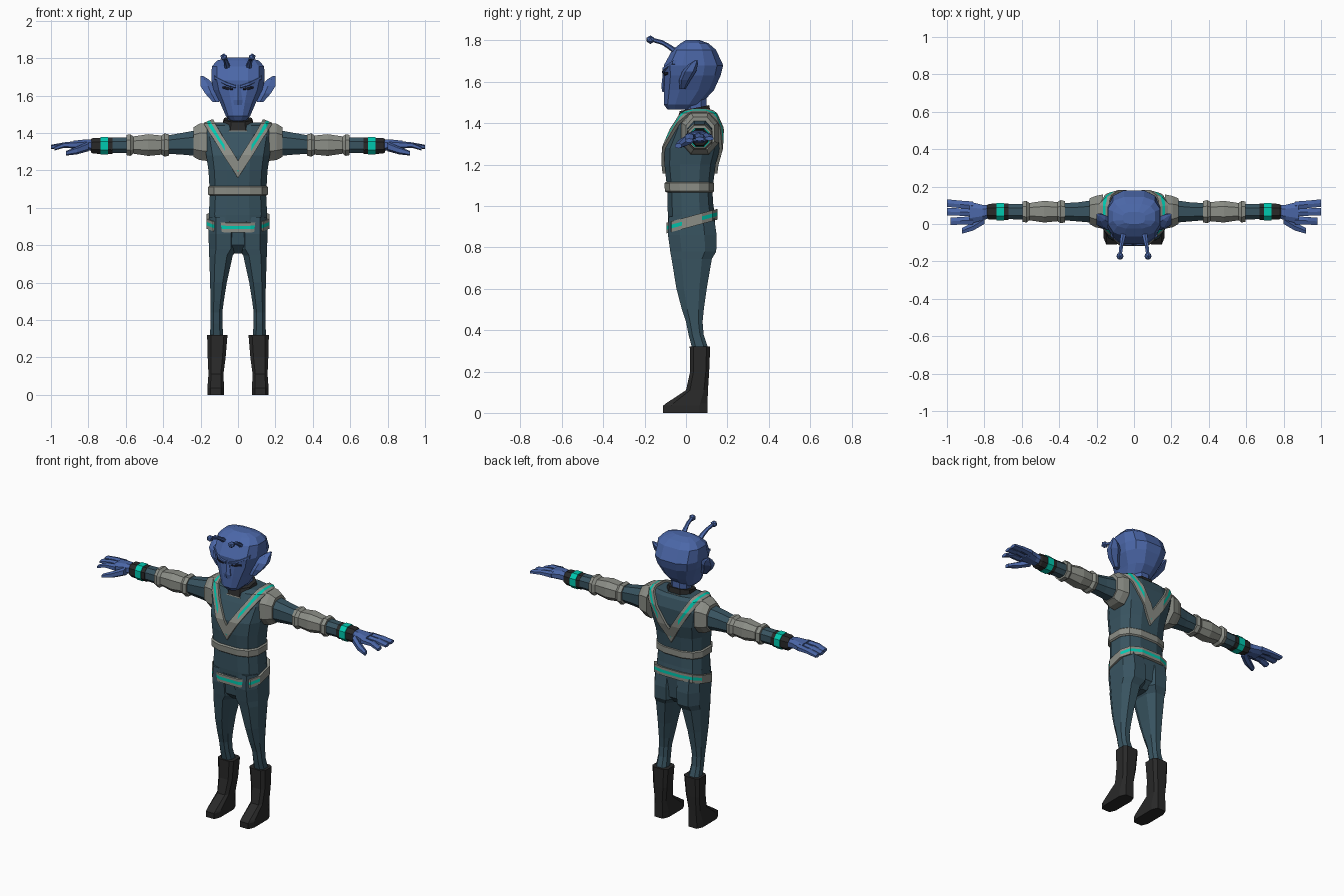
import bpy, bmesh, math
from mathutils import Vector

if "Cube" in bpy.data.objects:
    bpy.data.objects.remove(bpy.data.objects["Cube"])

def material(name, rgb):
    m = bpy.data.materials.new(name)
    m.diffuse_color = (*rgb, 1)
    m.use_nodes = True
    m.node_tree.nodes["Principled BSDF"].inputs["Base Color"].default_value = m.diffuse_color
    return m

SKIN = material("blue_skin", (.07, .135, .39))
SUIT = material("teal_suit", (.04, .088, .118))
GREY = material("grey_trim", (.26, .27, .24))
BLACK = material("black_leather", (.022, .022, .022))
CYAN = material("cyan_glow", (.0, .58, .43))
DARK = material("dark_eye", (.01, .012, .025))

def finish(name, bm, mats, mirror=False):
    if mirror:
        geo = bmesh.ops.duplicate(bm, geom=bm.verts[:] + bm.edges[:] + bm.faces[:])["geom"]
        for v in geo:
            if isinstance(v, bmesh.types.BMVert):
                v.co.x = -v.co.x
    bmesh.ops.recalc_face_normals(bm, faces=bm.faces[:])
    me = bpy.data.meshes.new(name)
    bm.to_mesh(me)
    bm.free()
    for m in mats:
        me.materials.append(m)
    ob = bpy.data.objects.new(name, me)
    bpy.context.collection.objects.link(ob)
    return ob

def section(n, p):
    """Unit rounded polygon with n sides, reaching +-1 both ways."""
    pts = []
    for i in range(n):
        a = 2 * math.pi * (i + .5) / n
        c, s = math.cos(a), math.sin(a)
        pts.append((math.copysign(abs(c) ** (2 / p), c), math.copysign(abs(s) ** (2 / p), s)))
    k = max(abs(x) for x, _ in pts)
    return [(x / k, y / k) for x, y in pts]

def loft_mesh(rings, axis="z", n=8, p=2.4, tilt=0):
    """Skin through rings (position along axis, a0, a1, b0, b1)."""
    bm = bmesh.new()
    loops = []
    for t, a0, a1, b0, b1 in rings:
        loop = []
        for u, w in section(n, p):
            a, b = (a0 + a1) / 2 + u * (a1 - a0) / 2, (b0 + b1) / 2 + w * (b1 - b0) / 2
            co = {"x": (t, a, b), "y": (a, t, b), "z": (a, b, t + tilt * b)}[axis]
            loop.append(bm.verts.new(co))
        loops.append(loop)
    for l0, l1 in zip(loops, loops[1:]):
        for i in range(n):
            j = (i + 1) % n
            bm.faces.new((l0[i], l0[j], l1[j], l1[i]))
    bm.faces.new(loops[0])
    bm.faces.new(loops[-1])
    return bm

def loft(name, rings, mats, mirror=False, rule=None, **kw):
    bm = loft_mesh(rings, **kw)
    if rule:
        for f in bm.faces:
            f.material_index = rule(f.calc_center_median())
    return finish(name, bm, mats, mirror)

def centred(rings):
    return [(z, -w, w, y0, y1) for z, w, y0, y1 in rings]

# Jacket: lofted, then cut along the V stripes, which are raised and coloured
bm = loft_mesh(centred([(1.07, .15, -.09, .127), (1.2, .158, -.104, .143), (1.28, .17, -.103, .165),
                        (1.38, .19, -.06, .17), (1.44, .18, -.03, .152), (1.457, .14, .0, .135)]), n=12, p=2.8)
V0 = Vector((0, 0, 1.205))
VN = Vector((.255, 0, -.16)).normalized()
bisect = lambda geom, co, no: bmesh.ops.bisect_plane(bm, geom=geom, plane_co=co, plane_no=no, dist=1e-5)
bisect(bm.verts[:] + bm.edges[:] + bm.faces[:], (0, 0, 0), (1, 0, 0))
for s in (1, -1):
    for d in (-.025, -.007, .007, .025):
        fs = [f for f in bm.faces if f.calc_center_median().x * s > 0]
        es = {e for f in fs for e in f.edges}
        vs = {v for f in fs for v in f.verts}
        no = Vector((VN.x * s, 0, VN.z))
        bisect(list(vs) + list(es) + fs, V0 + no * d, no)

def v_dist(f):
    c = f.calc_center_median()
    return abs(VN.dot(Vector((abs(c.x), 0, c.z)) - V0))

bmesh.ops.recalc_face_normals(bm, faces=bm.faces[:])
stripe = [f for f in bm.faces if v_dist(f) < .025 and f.calc_center_median().z > 1.1]
walls = bmesh.ops.inset_region(bm, faces=stripe, thickness=.001, depth=.014, use_even_offset=False)["faces"]
for f in stripe + walls:
    f.material_index = 1
for f in stripe:
    z = f.calc_center_median().z
    if v_dist(f) < .0075 and (z > 1.32 or z < 1.225):
        f.material_index = 2
finish("jacket_chest", bm, [SUIT, GREY, CYAN])

# Lower jacket with slanted hem
loft("jacket_skirt", centred([(.905, .157, -.083, .143), (.98, .155, -.088, .132)]), [SUIT], n=12, p=2.8, tilt=.2)
loft("jacket_waist", centred([(.96, .156, -.088, .135), (1.08, .15, -.09, .127)]), [SUIT], n=12, p=2.8)

# Waist band and glowing belt
loft("waist_band", centred([(1.065, .153, -.093, .128), (1.072, .161, -.102, .136),
                            (1.11, .161, -.104, .136), (1.117, .153, -.096, .13)]), [GREY], n=12, p=2.8)
loft("belt", centred([(z, .168, -.094, .153) for z in (.893, .911, .929, .945)]), [GREY, CYAN], n=12, p=2.8, tilt=.27,
     rule=lambda c: int(abs(c.z - .27 * c.y - .92) < .003 and abs(c.y - .03) > .05))

# Neck and collar
loft("neck", centred([(1.4, .05, .0, .1), (1.54, .055, -.01, .1)]), [SKIN])
loft("collar_trim", centred([(1.38, .105, -.055, .138), (1.425, .098, -.045, .132)]), [GREY], tilt=.25)
loft("collar", centred([(1.4, .092, -.052, .125), (1.465, .075, -.03, .112)]), [BLACK], tilt=.2)

# Head
loft("head", centred([(1.467, .042, -.09, .03), (1.49, .065, -.107, .07), (1.56, .095, -.106, .135),
                      (1.63, .13, -.103, .167), (1.68, .142, -.107, .18), (1.755, .14, -.066, .145),
                      (1.787, .112, -.025, .108), (1.802, .06, .0, .065)]), [SKIN], n=12, p=2.7)
loft("nose", centred([(1.55, .022, -.112, -.08), (1.575, .024, -.117, -.08), (1.66, .01, -.108, -.08)]), [SKIN], n=6)
loft("eye", [(.028, -.108, -.09, 1.630, 1.640), (.055, -.106, -.08, 1.629, 1.648), (.085, -.09, -.06, 1.636, 1.650)],
     [DARK], mirror=True, axis="x", n=6)
loft("brow", [(.01, -.115, -.08, 1.638, 1.655), (.06, -.113, -.08, 1.652, 1.672), (.125, -.066, -.03, 1.685, 1.705)],
     [SKIN], mirror=True, axis="x", n=6)
loft("ear", [(1.565, .1, .135, -.03, -.005), (1.61, .11, .175, -.03, .02), (1.65, .12, .2, -.015, .045),
             (1.685, .155, .2, .015, .055), (1.705, .188, .2, .045, .055)], [SKIN], mirror=True, n=6)

# Antennae
loft("antenna", [(y, x - r, x + r, z - r, z + r) for y, x, z, r in
                 [(-.045, .056, 1.742, .016), (-.085, .062, 1.772, .012), (-.115, .068, 1.79, .01), (-.165, .074, 1.804, .009)]],
     [SKIN], mirror=True, axis="y", n=6, p=2)
bm = bmesh.new()
bmesh.ops.create_icosphere(bm, subdivisions=1, radius=.021)
bmesh.ops.translate(bm, verts=bm.verts[:], vec=(.075, -.172, 1.804))
finish("antenna_tip", bm, [SKIN], True)

# Arms
def arm_part(name, rings, mats, **kw):
    loft(name, rings, mats, mirror=True, axis="x", **kw)

def round_rings(rows, y=.066, z=1.335):
    return [(x, y - r, y + r, z - r, z + r) for x, r in rows]

arm_part("shoulder_band", [(.165, -.025, .158, 1.25, 1.452), (.205, -.018, .15, 1.255, 1.45), (.238, .0, .137, 1.272, 1.43)], [GREY])
arm_part("sleeve", [(.2, .005, .13, 1.275, 1.418), (.3, .014, .116, 1.284, 1.4), (.4, .022, .11, 1.29, 1.382),
                    (.69, .026, .106, 1.292, 1.374)], [SUIT])
arm_part("elbow_guard", round_rings([(.37, .057), (.392, .062), (.41, .051), (.48, .058), (.56, .046), (.575, .058), (.597, .054)]), [GREY])
arm_part("cuff", round_rings([(.67, .044), (.775, .042), (.785, .036)], z=1.331), [BLACK])
arm_part("cuff_light", round_rings([(.695, .047), (.735, .047)], z=1.331), [CYAN])

# Hands
arm_part("palm", [(.76, .035, .1, 1.3, 1.362), (.81, .02, .102, 1.308, 1.366), (.88, .0, .12, 1.314, 1.358)], [SKIN])
for name, y0, y1, x1, z1 in (("outer_finger", .098, .112, 1.0, 1.326), ("middle_finger", .062, .066, 1.0, 1.324),
                             ("inner_finger", .02, .014, .982, 1.316)):
    arm_part(name, [(.86, y0 - .022, y0 + .022, 1.318, 1.354), (.93, (y0 + y1) / 2 - .02, (y0 + y1) / 2 + .02, 1.322, 1.348),
                    (x1, y1 - .02, y1 + .02, z1 - .009, z1 + .009)], [SKIN], n=6)
arm_part("thumb", [(.8, .0, .05, 1.305, 1.35), (.86, -.035, .01, 1.288, 1.325), (.92, -.052, -.022, 1.28, 1.302)], [SKIN], n=6)

# Trousers
loft("trouser_leg", [(.95, -.002, .155, -.083, .135), (.86, -.002, .157, -.087, .148), (.78, .0, .156, -.076, .146),
                     (.745, .028, .154, -.07, .125), (.6, .06, .149, -.046, .1), (.5, .076, .147, -.02, .086),
                     (.44, .084, .147, .0, .08), (.38, .084, .147, .012, .085), (.31, .078, .15, .03, .108)],
     [SUIT], mirror=True, n=8, p=2.6)
loft("crotch", centred([(.755, .03, -.03, .09), (.8, .06, -.074, .13), (.93, .08, -.088, .14)]), [SUIT], n=8, p=3)

# Boots
loft("boot", [(.32, .056, .165, .018, .117), (.2, .066, .162, .02, .112), (.11, .078, .158, .0, .106),
              (.045, .075, .163, -.098, .104), (.035, .075, .164, -.11, .104), (.0, .075, .164, -.11, .104)],
     [BLACK], mirror=True, n=8, p=4)
